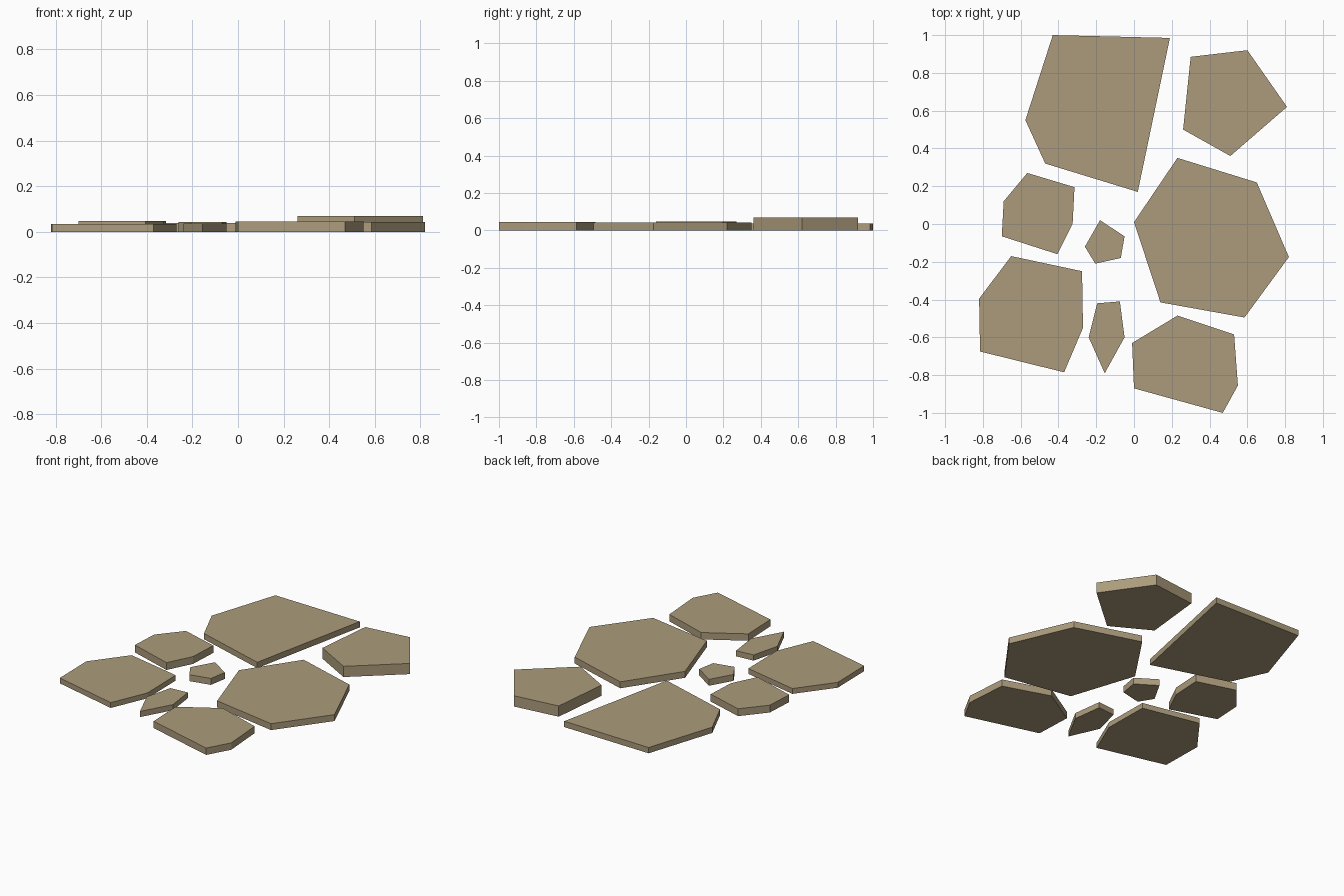
import bpy
import bmesh
from mathutils import Vector

default_cube = bpy.data.objects.get("Cube")
if default_cube:
    bpy.data.objects.remove(default_cube, do_unlink=True)


def make_material(name, colour):
    material = bpy.data.materials.new(name)
    material.use_nodes = True
    material.diffuse_color = colour
    material.node_tree.nodes["Principled BSDF"].inputs["Base Color"].default_value = colour
    return material


def make_slab(name, height, outline, material):
    """Extrude a flat outline from the ground into a paving slab."""
    bm = bmesh.new()
    base = bm.faces.new([bm.verts.new((x, y, 0)) for x, y in outline])
    extruded = bmesh.ops.extrude_face_region(bm, geom=[base], use_keep_orig=True)
    top_verts = [item for item in extruded["geom"] if isinstance(item, bmesh.types.BMVert)]
    bmesh.ops.translate(bm, verts=top_verts, vec=Vector((0, 0, height)))
    bmesh.ops.recalc_face_normals(bm, faces=bm.faces)
    mesh = bpy.data.meshes.new(name)
    bm.to_mesh(mesh)
    bm.free()
    mesh.materials.append(material)
    slab = bpy.data.objects.new(name, mesh)
    bpy.context.scene.collection.objects.link(slab)
    return slab


stone = make_material("sandy_stone", (.41, .33, .2, 1))

# Paving slabs: name -> thickness and outline seen from above
slabs = {
    "large_back_slab": (.038, [
        (-.43, 1), (.19, .985), (.02, .17), (-.47, .32), (-.575, .55)]),
    "thick_back_left_slab": (.07, [
        (.3, .885), (.6, .92), (.81, .62), (.51, .36), (.26, .5)]),
    "large_left_slab": (.042, [
        (.23, .35), (.65, .22), (.82, -.175), (.585, -.495), (.14, -.415), (0, .01)]),
    "front_left_slab": (.045, [
        (.23, -.485), (.53, -.585), (.55, -.855), (.47, -1), (0, -.87), (-.01, -.63)]),
    "middle_right_slab": (.048, [
        (-.565, .27), (-.315, .195), (-.325, 0), (-.405, -.16), (-.7, -.065), (-.69, .12)]),
    "front_right_slab": (.035, [
        (-.65, -.17), (-.275, -.25), (-.27, -.55), (-.37, -.785), (-.815, -.675), (-.82, -.395)]),
    "small_centre_slab": (.042, [
        (-.18, .02), (-.05, -.065), (-.07, -.18), (-.205, -.21), (-.26, -.12)]),
    "small_front_slab": (.037, [
        (-.195, -.42), (-.075, -.41), (-.05, -.6), (-.155, -.79), (-.24, -.6)]),
}

for slab_name, (thickness, outline) in slabs.items():
    make_slab(slab_name, thickness, outline, stone)
